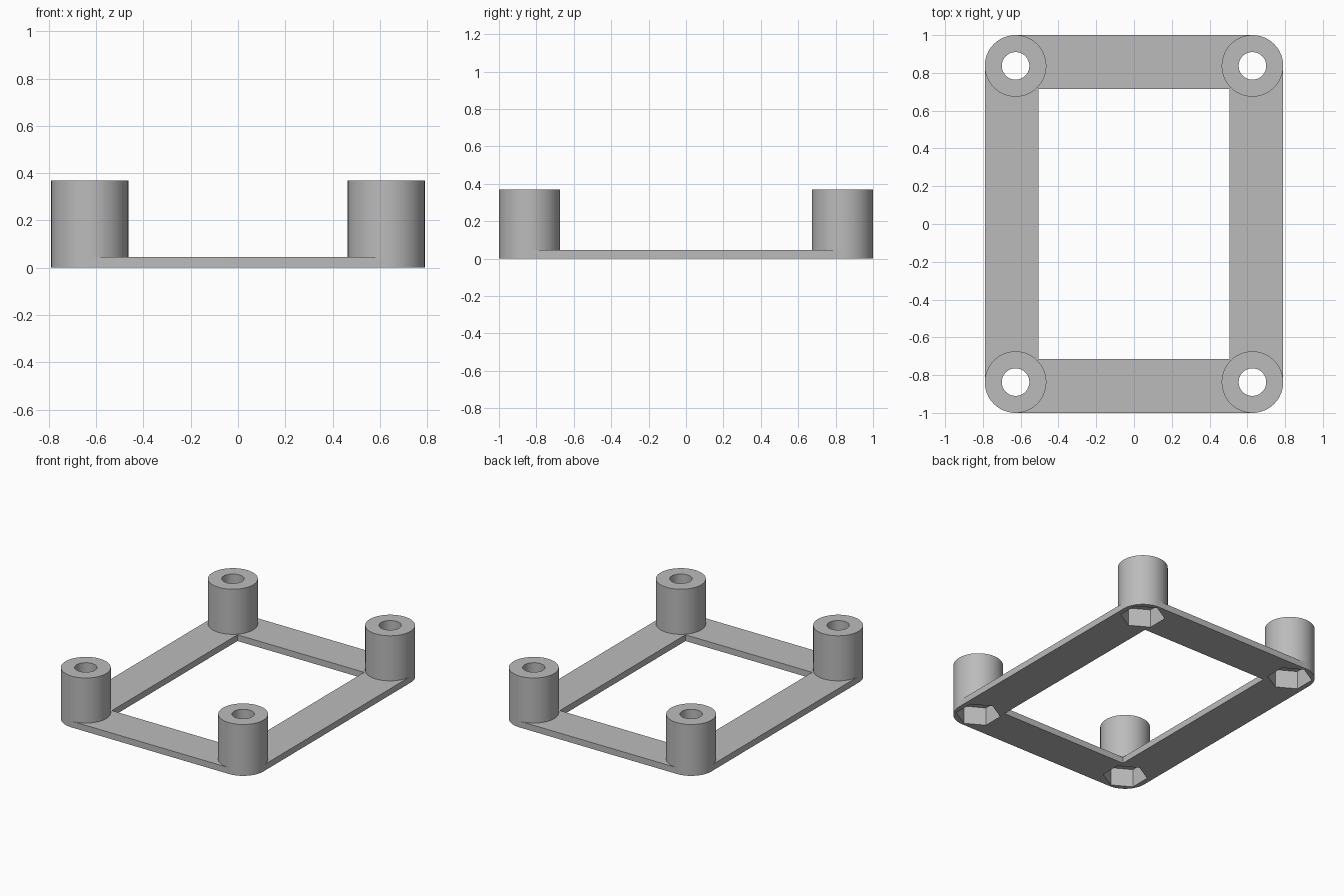
import bpy, bmesh
from math import cos, sin, pi, radians

cube = bpy.data.objects.get("Cube")
if cube:
    bpy.data.objects.remove(cube, do_unlink=True)

HALF_X, HALF_Y = 0.79, 1.0          # outer half sizes
INNER_X, INNER_Y = 0.505, 0.715     # opening half sizes
RADIUS = 0.163                      # post and corner radius
POST_X, POST_Y = HALF_X - RADIUS, HALF_Y - RADIUS
PLATE, TOP = 0.045, 0.37
HOLE, NUT, NUT_DEPTH = 0.073, 0.146, 0.13

grey = bpy.data.materials.new("plain grey")
grey.use_nodes = True
grey.diffuse_color = (0.5, 0.5, 0.5, 1)
grey.node_tree.nodes["Principled BSDF"].inputs["Base Color"].default_value = grey.diffuse_color


def ring(cx, cy, r, count, start=0.0, sweep=2 * pi, closed=True):
    steps = count if closed else count - 1
    return [(cx + r * cos(start + sweep * i / steps),
             cy + r * sin(start + sweep * i / steps)) for i in range(count)]


def prism(name, outline, low, high):
    """Extrude a flat outline from one height to another."""
    bm = bmesh.new()
    base = bm.faces.new([bm.verts.new((x, y, low)) for x, y in outline])
    side = bmesh.ops.extrude_face_region(bm, geom=[base])
    moved = [v for v in side["geom"] if isinstance(v, bmesh.types.BMVert)]
    bmesh.ops.translate(bm, verts=moved, vec=(0, 0, high - low))
    bmesh.ops.recalc_face_normals(bm, faces=bm.faces)
    mesh = bpy.data.meshes.new(name)
    bm.to_mesh(mesh)
    bm.free()
    mesh.materials.append(grey)
    obj = bpy.data.objects.new(name, mesh)
    bpy.context.collection.objects.link(obj)
    return obj


def cut(obj, cutter):
    bpy.context.view_layer.objects.active = obj
    mod = obj.modifiers.new("cut", 'BOOLEAN')
    mod.operation, mod.solver, mod.object = 'DIFFERENCE', 'EXACT', cutter
    bpy.ops.object.modifier_apply(modifier=mod.name)


def remove(obj):
    bpy.data.objects.remove(obj, do_unlink=True)


# Base frame: rounded rectangle with a square-cornered opening
outline = []
for k, (sx, sy) in enumerate([(1, 1), (-1, 1), (-1, -1), (1, -1)]):
    outline += ring(sx * POST_X, sy * POST_Y, RADIUS, 17, k * pi / 2, pi / 2, False)
frame = prism("base_frame", outline, 0, PLATE)
opening = prism("opening_cutter", [(-INNER_X, -INNER_Y), (INNER_X, -INNER_Y),
                                   (INNER_X, INNER_Y), (-INNER_X, INNER_Y)], -0.1, 0.2)
cut(frame, opening)
remove(opening)

# Corner posts with a screw hole above a hexagonal nut pocket
parts = [frame]
for sy, depth_name in ((-1, "front"), (1, "back")):
    for sx, side_name in ((-1, "right"), (1, "left")):
        x, y = sx * POST_X, sy * POST_Y
        post = prism(f"{depth_name}_{side_name}_post", ring(x, y, RADIUS, 64), PLATE, TOP)
        pocket = prism("pocket_cutter", ring(x, y, NUT, 6, pi / 6), -0.1, NUT_DEPTH)
        hole = prism("hole_cutter", ring(x, y, HOLE, 40), -0.2, TOP + 0.1)
        cut(post, pocket)
        cut(post, hole)
        cut(frame, pocket)
        remove(pocket)
        remove(hole)
        parts.append(post)

# Smooth curved walls, crisp edges
bpy.ops.object.select_all(action='DESELECT')
for obj in parts:
    obj.select_set(True)
bpy.context.view_layer.objects.active = frame
bpy.ops.object.shade_smooth_by_angle(angle=radians(30))
